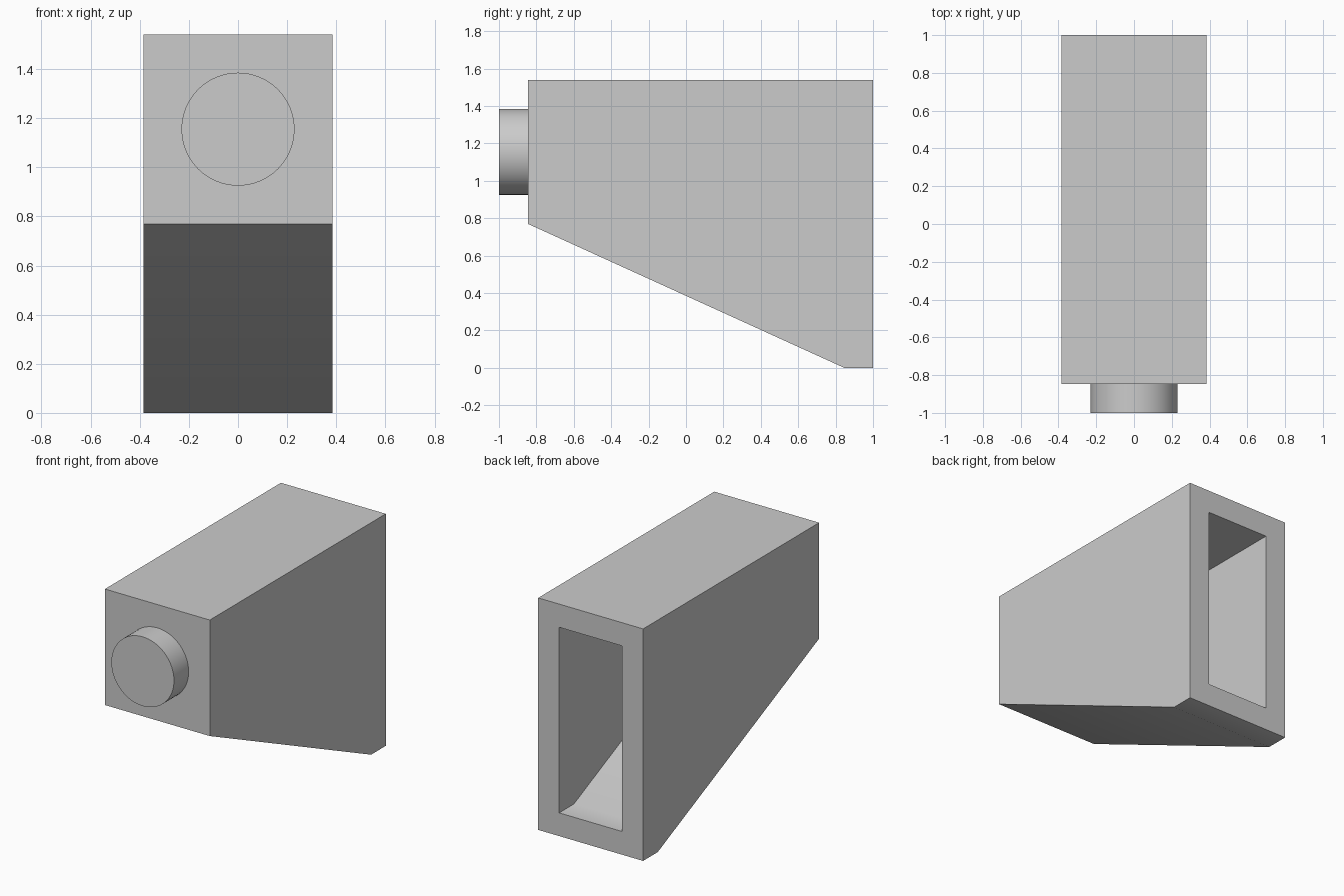
import bpy, bmesh, math

cube = bpy.data.objects.get("Cube")
if cube:
    bpy.data.objects.remove(cube, do_unlink=True)

WALL = 0.154
HALF_W = 0.385
FRONT, BACK, TOP = -0.846, 1.0, 1.54
SLOPE_END, CHIN = 0.846, 0.77

grey = bpy.data.materials.new("plain grey")
grey.use_nodes = True
grey.diffuse_color = (0.6, 0.6, 0.6, 1)
grey.node_tree.nodes["Principled BSDF"].inputs["Base Color"].default_value = (0.6, 0.6, 0.6, 1)


def floor_z(y):
    """Height of the sloping underside at depth y."""
    return CHIN * (SLOPE_END - y) / (SLOPE_END - FRONT)


def side_profile(front, top, lift):
    return [(front, floor_z(front) + lift), (SLOPE_END, lift), (BACK, lift),
            (BACK, top), (front, top)]


def smooth(obj):
    bpy.ops.object.select_all(action='DESELECT')
    obj.select_set(True)
    bpy.context.view_layer.objects.active = obj
    bpy.ops.object.shade_smooth_by_angle(angle=math.radians(30))


# Hollow housing: outer and inner side profiles joined by a rim at the open back
bm = bmesh.new()
shells = []
for profile, half in ((side_profile(FRONT, TOP, 0), HALF_W),
                      (side_profile(FRONT + WALL, TOP - WALL, WALL), HALF_W - WALL)):
    left, right = ([bm.verts.new((x, y, z)) for y, z in profile] for x in (half, -half))
    bm.faces.new(left)
    bm.faces.new(right)
    n = len(profile)
    for i in range(n):
        if i != 2:  # the back stays open
            j = (i + 1) % n
            bm.faces.new((left[i], left[j], right[j], right[i]))
    shells.append((left[2], left[3], right[3], right[2]))
outer, inner = shells
for i in range(4):
    j = (i + 1) % 4
    bm.faces.new((outer[i], outer[j], inner[j], inner[i]))
bmesh.ops.recalc_face_normals(bm, faces=bm.faces)
mesh = bpy.data.meshes.new("housing")
bm.to_mesh(mesh)
bm.free()
housing = bpy.data.objects.new("housing", mesh)
bpy.context.collection.objects.link(housing)
mesh.materials.append(grey)
smooth(housing)

# Round front boss
bpy.ops.mesh.primitive_cylinder_add(vertices=64, radius=0.23, depth=FRONT + 1,
                                    location=(0, (FRONT - 1) / 2, 1.155),
                                    rotation=(math.pi / 2, 0, 0))
boss = bpy.context.object
boss.name = "front_boss"
boss.data.materials.append(grey)
smooth(boss)
